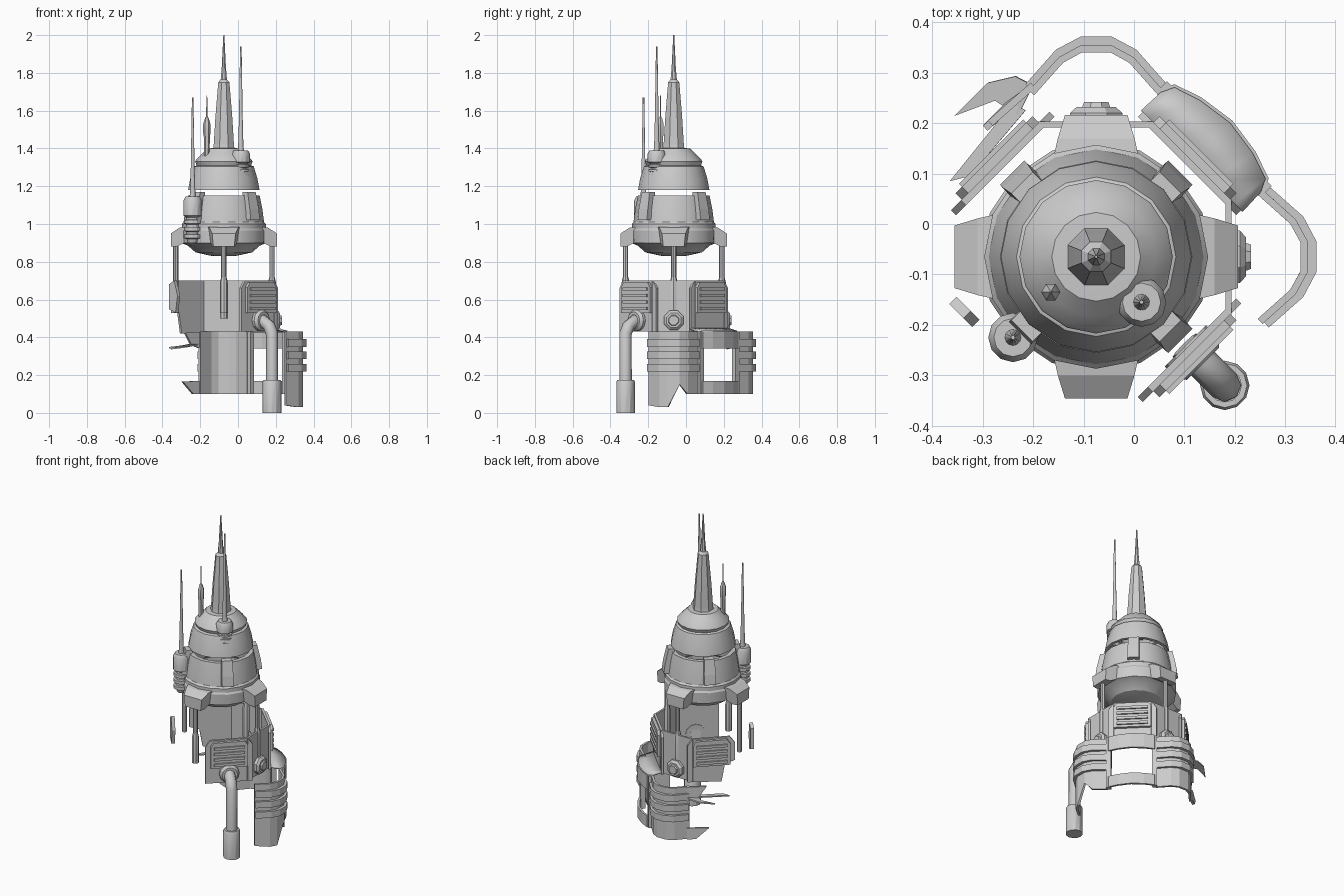
import bpy, bmesh, math
from mathutils import Vector, Matrix

if "Cube" in bpy.data.objects:
    bpy.data.objects.remove(bpy.data.objects["Cube"])

CX, CY = -0.075, -0.065            # tower axis
AXIS = Matrix.Translation((CX, CY, 0))
R = math.radians


def make(name, verts, faces, mat=AXIS, thick=0, smooth=0):
    me = bpy.data.meshes.new(name)
    me.from_pydata([mat @ Vector(v) for v in verts], [], faces)
    bm = bmesh.new()
    bm.from_mesh(me)
    bmesh.ops.remove_doubles(bm, verts=bm.verts, dist=1e-5)
    bmesh.ops.recalc_face_normals(bm, faces=bm.faces)
    bm.to_mesh(me)
    bm.free()
    ob = bpy.data.objects.new(name, me)
    bpy.context.collection.objects.link(ob)
    if thick:
        m = ob.modifiers.new("thickness", 'SOLIDIFY')
        m.thickness, m.offset = thick, 0
    if smooth:
        bpy.ops.object.select_all(action='DESELECT')
        bpy.context.view_layer.objects.active = ob
        ob.select_set(True)
        bpy.ops.object.shade_smooth_by_angle(angle=R(smooth))
    return ob


def lathe(name, prof, n=16, mat=AXIS, phase=0.0, smooth=28):
    vs = [(r * math.cos(phase + 2 * math.pi * i / n), r * math.sin(phase + 2 * math.pi * i / n), z)
          for r, z in prof for i in range(n)]
    fs = [(k * n + i, k * n + (i + 1) % n, (k + 1) * n + (i + 1) % n, (k + 1) * n + i)
          for k in range(len(prof) - 1) for i in range(n)]
    return make(name, vs, fs, mat, 0, smooth)


def mirrored_block(name, side, ang):
    """Solid whose profile points (out, half_width, z) are mirrored sideways."""
    n = len(side)
    vs = side + [(x, -y, z) for x, y, z in side]
    fs = [tuple(range(n)), tuple(range(2 * n - 1, n - 1, -1))]
    fs += [(j, (j + 1) % n, n + (j + 1) % n, n + j) for j in range(n)]
    return make(name, vs, fs, AXIS @ Matrix.Rotation(R(ang), 4, 'Z'))


def plate(name, poly, ang, r, thick=0.02):
    """Upright plate facing outward at angle ang; poly is (sideways, z)."""
    c, s = math.cos(R(ang)), math.sin(R(ang))
    vs = [(c * r - s * u, s * r + c * u, z) for u, z in poly]
    return make(name, vs, [tuple(range(len(vs)))], AXIS, thick)


def rect(w, z0, z1):
    return [(-w, z0), (w, z0), (w, z1), (-w, z1)]


def strip(name, path, z0, z1, thick=0.02, ang=0, smooth=0):
    """Upright wall along a plan path; z0 may vary per point."""
    n = len(path)
    z0 = z0 if isinstance(z0, list) else [z0] * n
    vs = [(x, y, z) for (x, y), z in zip(path, z0)] + [(x, y, z1) for x, y in path]
    fs = [(i, i + 1, n + i + 1, n + i) for i in range(n - 1)]
    return make(name, vs, fs, AXIS @ Matrix.Rotation(R(ang), 4, 'Z'), thick, smooth)


def radial(ang):
    """Frame whose z axis points outward from the tower at z = 0.49."""
    return (AXIS @ Matrix.Rotation(R(ang), 4, 'Z') @ Matrix.Translation((0, 0, .49))
            @ Matrix.Rotation(R(90), 4, 'Y'))


# Spire and domes
lathe("spire", [(0.064, 1.38), (0.058, 1.42), (0.048, 1.57), (0.032, 1.75), (0.018, 1.765),
                (0.012, 1.83), (0.003, 2.0), (0, 2.0)], 8, phase=R(22.5), smooth=0)
lathe("upper_dome", [(0.17, 1.18), (0.189, 1.18), (0.178, 1.24), (0.158, 1.305), (0.144, 1.31),
                     (0.152, 1.33), (0.147, 1.34), (0.118, 1.37), (0.088, 1.40), (0, 1.405)])
lathe("lower_dome", [(0.165, 1.15), (0.190, 1.15), (0.204, 1.08), (0.213, 1.01), (0.222, 1.0),
                     (0.222, 0.975), (0.228, 0.965), (0.226, 0.90), (0.19, 0.885),
                     (0.15, 0.85), (0.07, 0.832), (0, 0.83)])

# Diagonal clamps on the lower dome, cardinal blocks on its collar
for i in range(4):
    mirrored_block("dome_clamp", [(.19, .036, 1.02), (.236, .034, 1.02), (.228, .034, 1.08),
                                  (.208, .03, 1.17), (.17, .03, 1.17)], 45 + 90 * i)
    mirrored_block("collar_block", [(.17, .08, .92), (.20, .084, .985), (.235, .076, .98),
                                    (.281, .062, .95), (.281, .055, .88), (.25, .06, .88)], 90 * i)

# Posts between collar and tower
for ang, low in ((0, .5), (90, .5), (180, .56), (270, .53)):
    m = AXIS @ Matrix.Rotation(R(ang), 4, 'Z') @ Matrix.Translation((.255, 0, 0))
    lathe("post", [(0, low), (.014, low), (.014, .9), (0, .9)], 8, m)
    if ang in (0, 90, 270):
        lathe("post_sleeve", [(0, low), (.021, low), (.021, .69), (.014, .72)], 8, m)


# Antennas
def antenna(name, x, y, z0, z1, top, n=12):
    m = Matrix.Translation((x, y, 0))
    h = z1 - z0
    prof = [(0, z0 - .02), (.025, z0 - .02), (.032, z0)]
    for k in range(3):
        z = z0 + k * h * .17
        prof += [(.045, z + .005), (.045, z + h * .11), (.034, z + h * .12), (.034, z + h * .17)]
    prof += [(.049, z0 + h * .55), (.049, z1 - .02), (.038, z1), (.016, z1), (.013, z1 + .05),
             (.010, z1 + .3 * (top - z1)), (.004, top), (0, top)]
    lathe(name, prof, n, m)


antenna("tall_antenna", .015, -.155, 1.25, 1.39, 1.94)
antenna("side_antenna", -.24, -.225, .92, 1.145, 1.67)
lathe("small_antenna", [(0, 1.34), (.014, 1.34), (.016, 1.46), (.019, 1.48), (.019, 1.53), (.010, 1.56),
                        (.004, 1.57), (.002, 1.68), (0, 1.68)], 6, Matrix.Translation((-.165, -.135, 0)))
make("side_antenna_bracket", [(-.24, -.225, 1.04), (-.17, -.16, 1.04), (-.17, -.16, .96), (-.24, -.225, .96)],
     [(0, 1, 2, 3)], Matrix(), .04)

# Ruined tower walls: right and back faces with hubs
for ang in (0, 90):
    plate("tower_wall", rect(.115, .43, .7), ang, .262, .012)
    lathe("wall_hub", [(0, .25), (.056, .25), (.056, .285), (.042, .297), (.03, .297), (.026, .307), (0, .307)],
          8, radial(ang), R(22.5), 0)

# Three vented diagonal panels, the back-left one broken
for ang in (-45, 45, 135):
    low = [(-.138, .43), (.138, .43)] if ang < 90 else [(-.138, .43), (.06, .42), (.08, .53), (.138, .55)]
    plate("diagonal_wall", low + [(.138, .66), (.11, .7), (-.11, .7), (-.138, .66)], ang, .262, .014)
    plate("vent_panel", [(-.108, .53), (.108, .53), (.108, .665), (.09, .69), (-.09, .69), (-.108, .665)],
          ang, .276, .02)
    for k in range(4):
        z = .553 + .034 * k
        plate("vent_louvre", rect(.09, z - .008, z + .008), ang, .288, .014)
plate("front_left_shard", [(-.14, .55), (-.09, .53), (-.075, .62), (-.1, .7), (-.14, .68)], 225, .262)

# Drain pipe on the front right
elbow = bpy.data.curves.new("drain_pipe", 'CURVE')
elbow.dimensions = '3D'
elbow.bevel_depth, elbow.bevel_resolution, elbow.use_fill_caps = .033, 2, True
sp = elbow.splines.new('POLY')
path = [(.10, -.24, .49), (.135, -.275, .485), (.165, -.305, .46), (.18, -.32, .42), (.18, -.32, .1)]
sp.points.add(len(path) - 1)
for p, q in zip(sp.points, path):
    p.co = (*q, 1)
bpy.context.collection.objects.link(bpy.data.objects.new("drain_pipe", elbow))
lathe("drain_sleeve", [(0, 0), (.049, 0), (.049, .165), (.044, .175), (.033, .175)], 12,
      Matrix.Translation((.18, -.32, 0)))
lathe("drain_flange", [(0, .25), (.058, .25), (.058, .285), (.045, .3), (.03, .3)], 12, radial(-45))

# Base: two surviving corner lobes with three ribs each
lobe = [(.325, -.128), (.39, -.07), (.412, -.03), (.412, .03), (.39, .07), (.325, .128)]
rib = [(.335, -.132), (.402, -.073), (.426, -.028), (.426, .028), (.402, .073), (.335, .132)]
for ang, low, nm in ((0, [.04, .03, .03, .15, .1, .1], "right"), (90, .1, "back")):
    strip(nm + "_corner_wall", lobe, low, .43, .014, ang)
    for z in (.22, .285, .35):
        strip(nm + "_corner_rib", rib, z, z + .04, .022, ang)

# Base: back-right doorway between the lobes, with ledge above
door = [(.325, .128), (.335, .155), (.31, .205), (.265, .265), (.205, .31), (.155, .335), (.128, .325)]
strip("doorway_sill", door, .1, .17, .014)
strip("doorway_lintel", door, .34, .43, .014)
inner = [(.29, .09), (.275, .105), (.23, .15), (.19, .19), (.15, .23), (.105, .275), (.09, .29)]
n = len(door)
make("doorway_ledge", [(x, y, .43) for x, y in door] + [(x, y, .445) for x, y in inner],
     [(i, i + 1, n + i + 1, n + i) for i in range(n - 1)], AXIS, .01, 40)
for x, y in ((.328, .14), (.14, .328)):
    lathe("doorway_jamb", [(0, .1), (.02, .1), (.02, .43), (0, .43)], 4, AXIS @ Matrix.Translation((x, y, 0)), smooth=0)

# Base: broken remains on the back left
make("broken_floor_shard", [(-.355, .215, .34), (-.29, .28, .355), (-.235, .293, .365), (-.2, .275, .365),
                            (-.23, .215, .36), (-.275, .245, .35)], [(0, 1, 2, 3, 4, 5)], Matrix(), .008)
make("broken_floor_strip", [(-.365, .085, .345), (-.325, .095, .35), (-.215, .225, .36), (-.24, .24, .36)],
     [(0, 1, 2, 3)], Matrix(), .008)
make("broken_sill", [(-.295, .19, .165), (-.24, .245, .1), (-.2, .275, .1), (-.2, .275, .17)],
     [(0, 1, 2, 3)], Matrix(), .014)
make("broken_lintel", [(-.285, .2, .43), (-.25, .235, .36), (-.2, .275, .34), (-.2, .275, .43)],
     [(0, 1, 2, 3)], Matrix(), .014)
